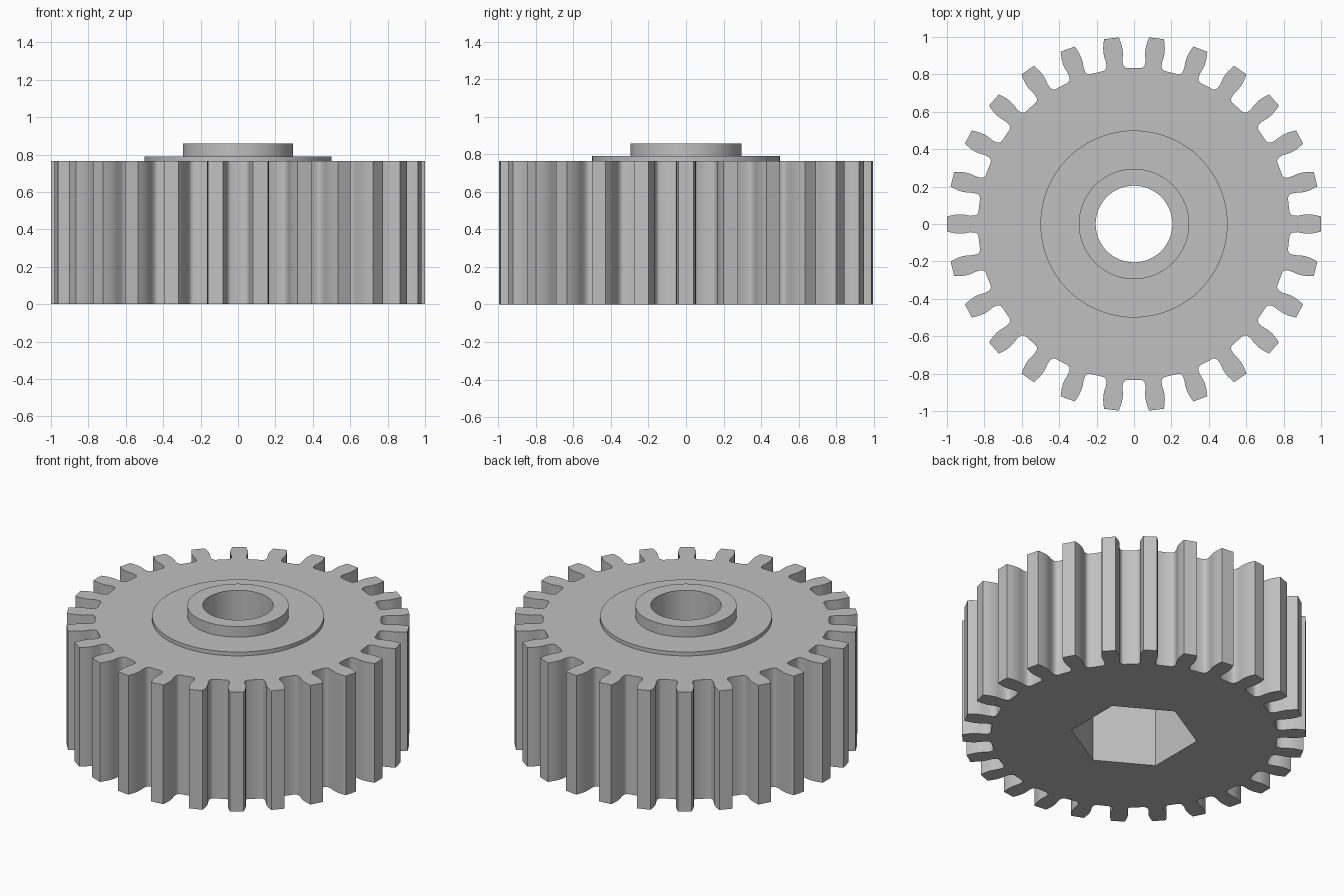
import bpy
import bmesh
import math

cube = bpy.data.objects.get("Cube")
if cube:
    bpy.data.objects.remove(cube, do_unlink=True)

TEETH = 26
GEAR_TOP, COLLAR_TOP, HUB_TOP = 0.765, 0.79, 0.858
COLLAR_R, HUB_R, BORE_R = 0.50, 0.295, 0.205
HEX_R, HEX_DEPTH = 0.37, 0.46

grey = bpy.data.materials.new("plain grey")
grey.use_nodes = True
GREY = (0.53, 0.53, 0.53, 1)
grey.diffuse_color = GREY
grey.node_tree.nodes["Principled BSDF"].inputs["Base Color"].default_value = GREY


def prism(name, outline, bottom, top):
    """Extrude a closed outline upward into a solid."""
    bm = bmesh.new()
    face = bm.faces.new([bm.verts.new((x, y, bottom)) for x, y in outline])
    new = bmesh.ops.extrude_face_region(bm, geom=[face])["geom"]
    moved = [v for v in new if isinstance(v, bmesh.types.BMVert)]
    bmesh.ops.translate(bm, verts=moved, vec=(0, 0, top - bottom))
    bmesh.ops.recalc_face_normals(bm, faces=bm.faces)
    mesh = bpy.data.meshes.new(name)
    bm.to_mesh(mesh)
    bm.free()
    obj = bpy.data.objects.new(name, mesh)
    bpy.context.collection.objects.link(obj)
    mesh.materials.append(grey)
    return obj


def ring(radius, count, start=0.0):
    """Regular polygon outline."""
    angles = [start + math.tau * i / count for i in range(count)]
    return [(radius * math.cos(a), radius * math.sin(a)) for a in angles]


def gear_outline():
    """One tooth flank, mirrored and repeated around the axis."""
    flank = [(0.832, 0.062), (0.838, 0.052), (0.85, 0.045), (0.875, 0.044),
             (0.905, 0.05), (0.93, 0.052), (0.955, 0.05), (0.98, 0.045), (1, 0.04)]
    tooth = [(r, -w) for r, w in flank] + [(r, w) for r, w in reversed(flank)]
    points = []
    for i in range(TEETH):
        a = math.tau * i / TEETH
        c, s = math.cos(a), math.sin(a)
        points += [(x * c - y * s, x * s + y * c) for x, y in tooth]
    return points


# Solid parts
gear = prism("gear_body", gear_outline(), 0, GEAR_TOP)
collar = prism("raised_collar", ring(COLLAR_R, 96), GEAR_TOP, COLLAR_TOP)
hub = prism("hub", ring(HUB_R, 96), COLLAR_TOP, HUB_TOP)

# Cutters for the shaft bore and the hexagonal pocket underneath
bore = prism("bore_cutter", ring(BORE_R, 96), -0.1, 1)
pocket = prism("hex_pocket_cutter", ring(HEX_R, 6, math.pi / 2), -0.1, HEX_DEPTH)

for part, cutters in ((gear, (pocket, bore)), (collar, (bore,)), (hub, (bore,))):
    bpy.ops.object.select_all(action="DESELECT")
    part.select_set(True)
    bpy.context.view_layer.objects.active = part
    for cutter in cutters:
        cutter.hide_render = True
        mod = part.modifiers.new("cut", "BOOLEAN")
        mod.operation = "DIFFERENCE"
        mod.solver = "EXACT"
        mod.object = cutter
        bpy.ops.object.modifier_apply(modifier=mod.name)
    bpy.ops.object.shade_smooth_by_angle(angle=math.radians(32))

for cutter in (bore, pocket):
    bpy.data.objects.remove(cutter, do_unlink=True)
